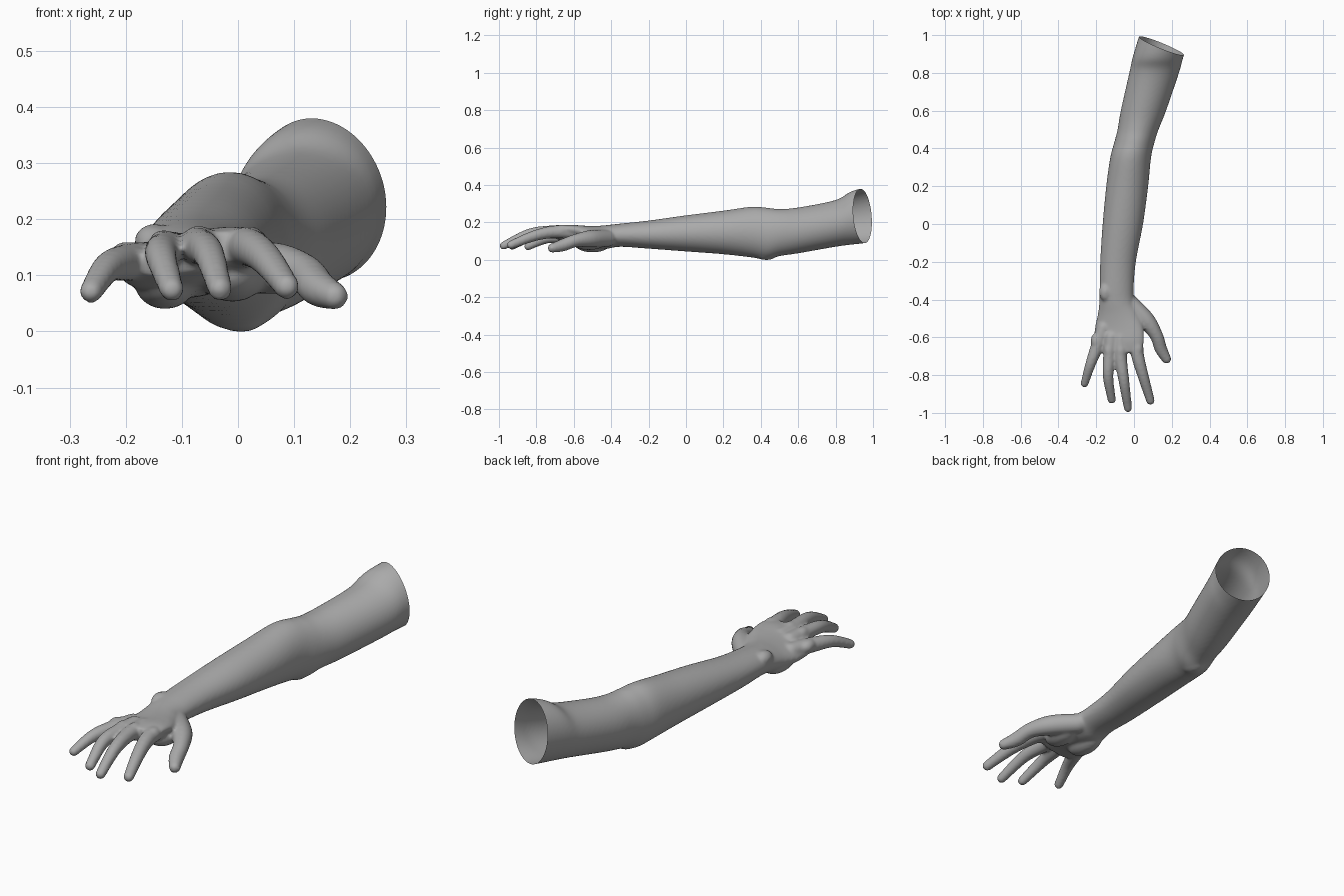
import bpy, bmesh, math
from mathutils import Vector

cube = bpy.data.objects.get("Cube")
if cube:
    bpy.data.objects.remove(cube)

skin = bpy.data.materials.new("plain grey skin")
skin.use_nodes = True
GREY = (0.4, 0.4, 0.4, 1)
skin.diffuse_color = GREY
skin.node_tree.nodes["Principled BSDF"].inputs["Base Color"].default_value = GREY

bm = bmesh.new()
SIDES = 40


def spline(rows, steps):
    """Smooth interpolation through rows of numbers."""
    out = []
    for i in range(len(rows) - 1):
        p = [rows[max(0, min(len(rows) - 1, i + k))] for k in (-1, 0, 1, 2)]
        for s in range(steps):
            t = s / steps
            out.append([b + t / 2 * (c - a + t * (2*a - 5*b + 4*c - d + t * (3*(b - c) + d - a)))
                        for a, b, c, d in zip(*p)])
    return out + [list(rows[-1])]


def skin_rings(rings):
    """Bridge rings of points into a closed tube."""
    loops = [[bm.verts.new(co) for co in ring] for ring in rings]
    for a, b in zip(loops, loops[1:]):
        for i in range(SIDES):
            j = (i + 1) % SIDES
            bm.faces.new((a[i], a[j], b[j], b[i]))
    bm.faces.new(loops[0][::-1])
    bm.faces.new(loops[-1])


def ball(center, size):
    made = bmesh.ops.create_uvsphere(bm, u_segments=24, v_segments=16, radius=1)["verts"]
    for v in made:
        v.co = Vector(center) + Vector(a * b for a, b in zip(v.co, size))


def finger(joints):
    """Round tapered tube through joints of x, y, z, radius."""
    rows = spline(joints, 6)
    rings = []
    for i, (x, y, z, r) in enumerate(rows):
        along = Vector(rows[min(i + 1, len(rows) - 1)][:3]) - Vector(rows[max(i - 1, 0)][:3])
        side = along.cross(Vector((0, 0, 1))).normalized()
        up = side.cross(along).normalized()
        rings.append([Vector((x, y, z)) + r * (math.cos(a) * side + math.sin(a) * up)
                      for a in (math.tau * k / SIDES for k in range(SIDES))])
    skin_rings(rings)
    for row in (rows[0], rows[-1]):
        ball(row[:3], [row[3]] * 3)


# Arm and palm sections: y, left x, right x, bottom z, top z, sideways slope
sections = [
    (1.1, .06, .33, .11, .42, 0), (.9, -.002, .266, .088, .377, 0),
    (.8, -.025, .238, .075, .325, 0), (.6, -.07, .17, .04, .285, 0),
    (.5, -.087, .13, .025, .277, 0), (.43, -.105, .108, .006, .284, 0),
    (.35, -.126, .09, .018, .289, 0), (.2, -.147, .075, .035, .268, 0),
    (0, -.166, .048, .05, .243, 0), (-.2, -.179, .01, .065, .215, 0),
    (-.35, -.182, -.002, .075, .199, 0), (-.42, -.184, .004, .065, .191, .05),
    (-.48, -.192, .03, .068, .185, .12), (-.55, -.207, .05, .083, .182, .2),
    (-.62, -.212, .052, .1, .183, .22), (-.68, -.19, .042, .112, .177, .2),
]
rings = []
for y, x0, x1, z0, z1, slope in spline(sections, 6):
    ring = []
    for k in range(SIDES):
        a = math.tau * k / SIDES
        dx = (x1 - x0) / 2 * math.cos(a)
        ring.append(((x0 + x1) / 2 + dx, y, (z0 + z1) / 2 + (z1 - z0) / 2 * math.sin(a) + slope * dx))
    rings.append(ring)
skin_rings(rings)

# Fingers and thumb
fingers = [
    [(-.16, -.55, .13, .036), (-.2, -.66, .128, .033), (-.233, -.75, .118, .027), (-.262, -.845, .076, .021)],
    [(-.12, -.6, .148, .036), (-.132, -.71, .15, .032), (-.137, -.81, .138, .028), (-.118, -.93, .08, .022)],
    [(-.07, -.6, .153, .036), (-.07, -.71, .157, .033), (-.052, -.84, .143, .028), (-.032, -.975, .081, .022)],
    [(0, -.58, .15, .038), (.02, -.7, .155, .034), (.05, -.81, .134, .029), (.087, -.935, .085, .023)],
    [(-.02, -.42, .12, .045), (.065, -.51, .118, .046), (.118, -.59, .108, .035),
     (.142, -.66, .083, .033), (.172, -.715, .068, .025)],
]
for joints in fingers:
    finger(joints)

# Palm pads, knuckles, wrist bone and elbow point
ball((-.01, -.52, .108), (.06, .1, .05))
ball((-.13, -.5, .093), (.055, .1, .048))
ball((-.15, -.36, .165), (.035, .05, .032))
ball((.005, .43, .04), (.05, .06, .036))
for joints in fingers[:4]:
    x, y, z, r = joints[1]
    ball((x, y + .04, z + .008), (r * .9, .045, r * .9))

mesh = bpy.data.meshes.new("arm_and_hand")
bmesh.ops.recalc_face_normals(bm, faces=bm.faces)
bm.to_mesh(mesh)
bm.free()
arm = bpy.data.objects.new("arm_and_hand", mesh)
bpy.context.collection.objects.link(arm)

# Fuse the parts into one soft skin
fuse = arm.modifiers.new("fuse", "REMESH")
fuse.mode = "VOXEL"
fuse.voxel_size = .007
soften = arm.modifiers.new("soften", "SMOOTH")
soften.factor = .5
soften.iterations = 9
bpy.context.view_layer.update()
fused = bpy.data.meshes.new_from_object(arm.evaluated_get(bpy.context.evaluated_depsgraph_get()))
arm.modifiers.clear()
arm.data = fused

# Open slanted cut at the upper arm
bm = bmesh.new()
bm.from_mesh(fused)
bmesh.ops.bisect_plane(bm, geom=bm.verts[:] + bm.edges[:] + bm.faces[:], clear_outer=True,
                       plane_co=(.143, .945, .235), plane_no=(.38, .92, .1))
low = min(v.co.z for v in bm.verts)
for v in bm.verts:
    v.co.z -= low
for f in bm.faces:
    f.smooth = True
bm.to_mesh(fused)
bm.free()
fused.materials.clear()
fused.materials.append(skin)
